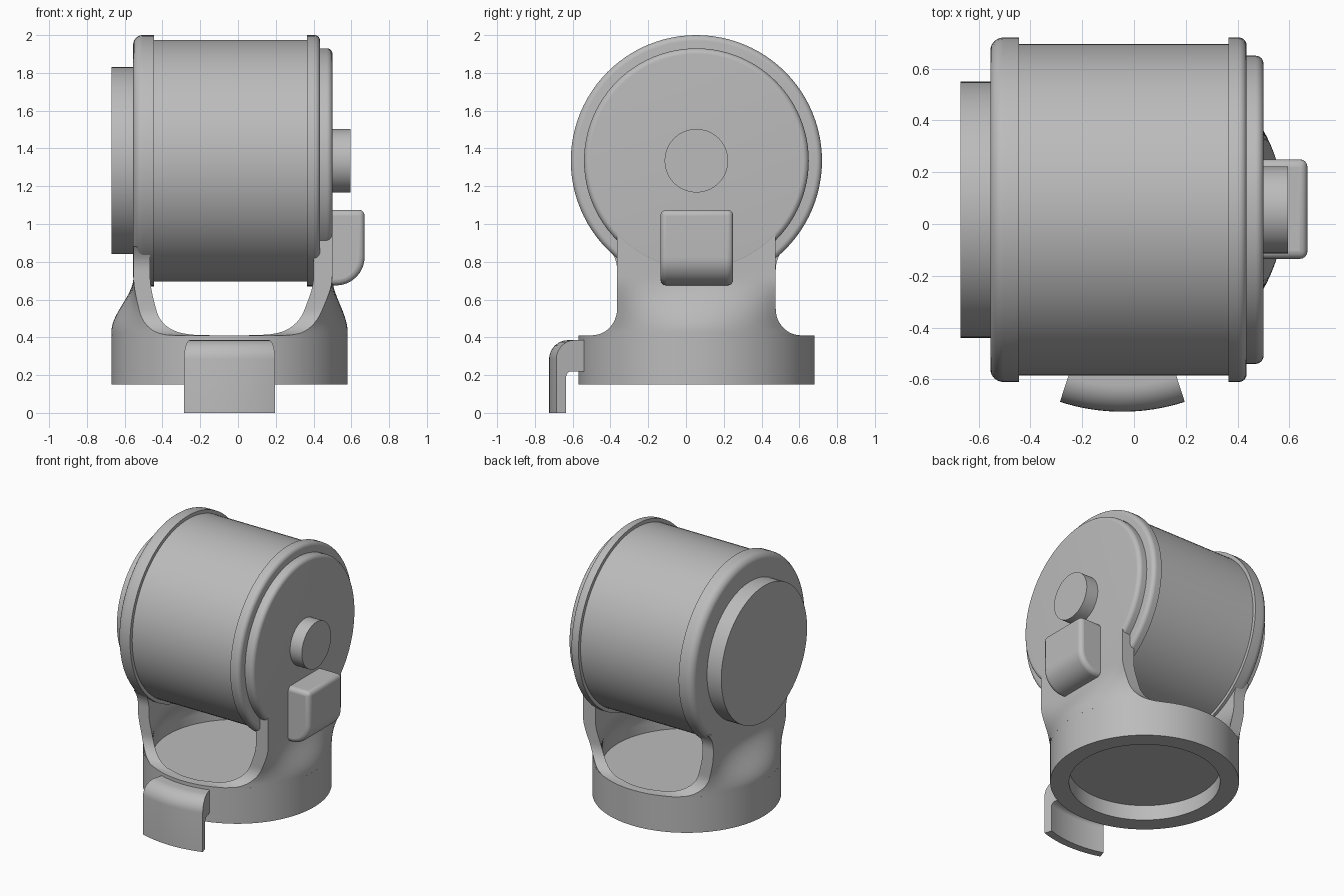
import bpy, bmesh, math
from mathutils import Vector, Matrix

if "Cube" in bpy.data.objects:
    bpy.data.objects.remove(bpy.data.objects["Cube"])

CX, CY, AXIS_Z = -0.045, 0.055, 1.335

grey = bpy.data.materials.new("plain_grey")
grey.diffuse_color = (0.5, 0.5, 0.5, 1)
grey.use_nodes = True
grey.node_tree.nodes["Principled BSDF"].inputs["Base Color"].default_value = grey.diffuse_color


def finish(name, bm, angle=32):
    bmesh.ops.remove_doubles(bm, verts=bm.verts, dist=1e-5)
    bmesh.ops.recalc_face_normals(bm, faces=bm.faces)
    mesh = bpy.data.meshes.new(name)
    bm.to_mesh(mesh)
    bm.free()
    mesh.materials.append(grey)
    mesh.shade_smooth()
    mesh.set_sharp_from_angle(angle=math.radians(angle))
    obj = bpy.data.objects.new(name, mesh)
    bpy.context.collection.objects.link(obj)
    return obj


def rounded(points, steps=6):
    """Closed 2D outline; a third value on a point rounds that corner."""
    out = []
    for i, p in enumerate(points):
        c = Vector(p[:2])
        if len(p) < 3:
            out.append(c)
            continue
        u = (Vector(points[i - 1][:2]) - c).normalized()
        v = (Vector(points[(i + 1) % len(points)][:2]) - c).normalized()
        half = u.angle(v) / 2
        centre = c + (u + v).normalized() * (p[2] / math.sin(half))
        a = c + u * (p[2] / math.tan(half)) - centre
        b = c + v * (p[2] / math.tan(half)) - centre
        for k in range(steps + 1):
            t = k / steps
            out.append(centre + (a * (1 - t) + b * t).normalized() * p[2])
    return out


def lathe(name, points, matrix, start=0.0, sweep=math.tau, segs=96):
    """Revolve a closed (radius, height) outline about local z."""
    bm = bmesh.new()
    prof = rounded(points)
    rows = [[bm.verts.new((r * math.cos(start + sweep * i / segs),
                           r * math.sin(start + sweep * i / segs), h)) for r, h in prof]
            for i in range(segs + 1)]
    n = len(prof)
    for a, b in zip(rows, rows[1:]):
        for j in range(n):
            k = (j + 1) % n
            if prof[j][0] < 1e-6 and prof[k][0] < 1e-6:
                continue
            bm.faces.new((a[j], a[k], b[k], b[j]))
    if sweep < 6:
        bm.faces.new(rows[0])
        bm.faces.new(rows[-1])
    bmesh.ops.remove_doubles(bm, verts=bm.verts, dist=1e-5)
    bm.transform(matrix)
    return finish(name, bm)


UPRIGHT = Matrix.Translation((CX, CY, 0))
SIDEWAYS = Matrix.Translation((0, CY, AXIS_Z)) @ Matrix.Rotation(math.pi / 2, 4, 'Y')


def disc(name, radius, x0, x1, round0=0.0, round1=0.0):
    """Disc along x with optional rounded rims."""
    low = (radius, x0, round0) if round0 else (radius, x0)
    high = (radius, x1, round1) if round1 else (radius, x1)
    return lathe(name, [(0, x0), low, high, (0, x1)], SIDEWAYS)


# Drum, its end flanges, cover, cap and pivot
disc("drum", 0.64, -0.50, 0.40)
disc("left_flange", 0.665, -0.555, -0.445, round0=0.05)
disc("right_flange", 0.665, 0.365, 0.435, round1=0.03)
disc("right_cover", 0.595, 0.42, 0.50, round1=0.03)
disc("left_cap", 0.495, -0.67, -0.54)
disc("pivot_knob", 0.168, 0.48, 0.595)

# Round base with a floor and a recess below
lathe("base_ring", [(0, 0.26), (0.5, 0.26), (0.5, 0.15), (0.625, 0.15), (0.625, 0.41),
                    (0.56, 0.41), (0.56, 0.36), (0, 0.36)], UPRIGHT)

# Curved front clip hanging from the base
lathe("front_clip", [(0.60, 0.22), (0.725, 0.22, 0.03), (0.725, 0), (0.78, 0),
                     (0.78, 0.385, 0.10), (0.60, 0.385)],
      UPRIGHT, math.radians(-108), math.radians(36), 16)


def arm(name, side, plate_out, plate_in, top, flare):
    """Support that blends from the round base wall into a flat plate."""
    bm = bmesh.new()
    cols, rows = 24, 30
    grid = []
    for i in range(rows + 1):
        z = 0.41 + (top - 0.41) * (i / rows) ** 1.4
        t = min(max((z - 0.43) / 0.29, 0), 1)
        s = t * t * (3 - 2 * t)
        half = 0.42
        if z < 0.55:                       # fillet onto the base rim
            half += 0.135 - math.sqrt(max(0, 0.135 ** 2 - (0.135 * (0.55 - z) / 0.14) ** 2))
        elif z > 0.76:                     # flare into the flange
            half += flare * ((z - 0.76) / (top - 0.76)) ** 2
        loop = []
        for radius, plate, order in ((0.625, plate_out, 1), (0.56, plate_in, -1)):
            for j in range(cols + 1):
                y = half * (2 * j / cols - 1) * order
                wall = CX + side * math.sqrt(max(radius ** 2 - y * y, 0.0001))
                loop.append(bm.verts.new((wall * (1 - s) + plate * s, CY + y, z)))
        grid.append(loop)
    n = len(grid[0])
    for a, b in zip(grid, grid[1:]):
        for j in range(n):
            k = (j + 1) % n
            bm.faces.new((a[j], a[k], b[k], b[j]))
    # End caps as strips between outer and inner walls
    for loop in (grid[0], grid[-1]):
        for j in range(cols):
            bm.faces.new((loop[j], loop[j + 1], loop[n - 2 - j], loop[n - 1 - j]))
    return finish(name, bm, 40)


arm("left_arm", -1, -0.553, -0.465, 0.88, 0.05)
arm("right_arm", 1, 0.499, 0.40, 0.95, 0.0)

# Latch block with a curved underside
bm = bmesh.new()
outline = rounded([(0.47, 0.675), (0.67, 0.675, 0.15), (0.67, 1.075), (0.47, 1.075)], 10)
front = [bm.verts.new((x, -0.135, z)) for x, z in outline]
face = bm.faces.new(front)
moved = bmesh.ops.extrude_face_region(bm, geom=[face])["geom"]
bmesh.ops.translate(bm, vec=(0, 0.385, 0),
                    verts=[v for v in moved if isinstance(v, bmesh.types.BMVert)])
latch = finish("latch_block", bm, 50)
bevel = latch.modifiers.new("soft_edges", 'BEVEL')
bevel.width = 0.03
bevel.segments = 4
bevel.limit_method = 'ANGLE'
bevel.angle_limit = math.radians(50)
